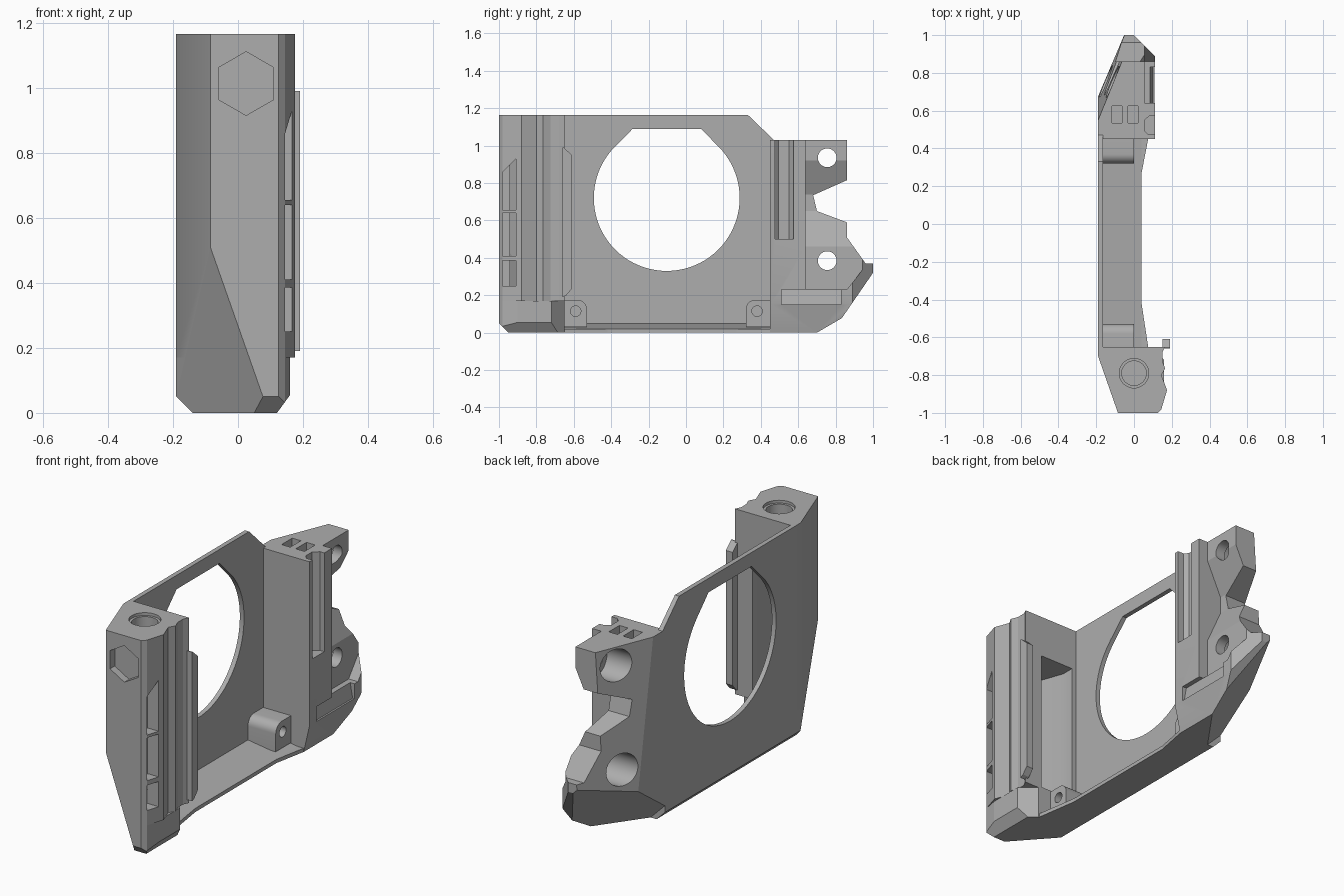
import bpy, bmesh, math
from mathutils import Vector

if "Cube" in bpy.data.objects:
    bpy.data.objects.remove(bpy.data.objects["Cube"], do_unlink=True)

grey = bpy.data.materials.new("plain_grey")
grey.use_nodes = True
COLOR = (0.42, 0.42, 0.42, 1)
grey.diffuse_color = COLOR
grey.node_tree.nodes["Principled BSDF"].inputs["Base Color"].default_value = COLOR


def prism(name, axis, pts, a, b):
    """Extrude a 2D outline from a to b along an axis (x: y,z  y: x,z  z: x,y)."""
    place = {"x": lambda p, t: (t, p[0], p[1]),
             "y": lambda p, t: (p[0], t, p[1]),
             "z": lambda p, t: (p[0], p[1], t)}[axis]
    bm = bmesh.new()
    face = bm.faces.new([bm.verts.new(place(p, a)) for p in pts])
    ext = bmesh.ops.extrude_face_region(bm, geom=[face])
    shift = Vector(place((0, 0), b - a))
    bmesh.ops.translate(bm, vec=shift, verts=[v for v in ext["geom"] if isinstance(v, bmesh.types.BMVert)])
    bmesh.ops.recalc_face_normals(bm, faces=bm.faces)
    mesh = bpy.data.meshes.new(name)
    bm.to_mesh(mesh)
    bm.free()
    mesh.materials.append(grey)
    obj = bpy.data.objects.new(name, mesh)
    bpy.context.collection.objects.link(obj)
    return obj


def rect(u0, u1, v0, v1):
    return [(u0, v0), (u1, v0), (u1, v1), (u0, v1)]


def ring(u, v, r, n=40, start=0.0):
    return [(u + r * math.cos(start + 2 * math.pi * i / n),
             v + r * math.sin(start + 2 * math.pi * i / n)) for i in range(n)]


def slice_off(obj, co, no):
    """Remove everything on the side the normal points to, and cap it."""
    bm = bmesh.new()
    bm.from_mesh(obj.data)
    bmesh.ops.bisect_plane(bm, geom=bm.verts[:] + bm.edges[:] + bm.faces[:],
                           plane_co=co, plane_no=no, clear_outer=True)
    bmesh.ops.holes_fill(bm, edges=[e for e in bm.edges if e.is_boundary], sides=0)
    bmesh.ops.recalc_face_normals(bm, faces=bm.faces)
    bm.to_mesh(obj.data)
    bm.free()


def plane3(a, b, c, keep):
    """Plane through three points with its normal facing away from keep."""
    a, b, c = Vector(a), Vector(b), Vector(c)
    n = (b - a).cross(c - a).normalized()
    return a, (-n if n.dot(Vector(keep) - a) > 0 else n)


def cut(obj, *cutters):
    for c in cutters:
        mod = obj.modifiers.new("cut", "BOOLEAN")
        mod.operation = "DIFFERENCE"
        mod.solver = "EXACT"
        mod.object = c
        bpy.context.view_layer.objects.active = obj
        bpy.ops.object.modifier_apply(modifier=mod.name)
        bpy.data.objects.remove(c, do_unlink=True)


# Thin side wall with the large flat-topped round opening
wall = prism("side_wall", "x", [(-0.65, 0.05), (-0.65, 1.165), (0.33, 1.165),
                                (0.47, 1.03), (0.45, 1.03), (0.45, 0.05)], -0.19, -0.165)
HY, HZ, HR = -0.103, 0.72, 0.39
arc = [(HY + HR * math.cos(t), HZ + HR * math.sin(t))
       for t in [math.radians(135 + 270 * i / 60) for i in range(61)]]
opening = arc + [(0.08, 1.09), (-0.285, 1.09)]
cut(wall, prism("opening_cutter", "x", opening, -0.3, 0))

# Sloping floor with flared ends
prism("floor", "y", [(-0.19, 0.05), (-0.14, 0), (0.04, 0), (0.04, 0.02), (-0.165, 0.05)], -0.65, 0.45)
for name, y0, y1 in (("front_floor_flare", -0.42, -0.65), ("back_floor_flare", 0.27, 0.45)):
    prism(name, "z", [(0.035, y0), (0.04, y0), (0.075, y1), (0.035, y1)], 0, 0.02)

# Screw lugs in the lower corners
for name, y, side in (("front_lug", -0.59, 1), ("back_lug", 0.38, -1)):
    outer = y - side * 0.065 if side > 0 else 0.45
    tip = y + side * 0.06
    curve = [(tip - side * 0.05 * (1 - math.cos(t)), 0.125 + 0.05 * math.sin(t))
             for t in [math.pi / 2 * i / 8 for i in range(9)]]
    lug = prism(name, "x", [(outer, 0.03), (tip, 0.03)] + curve + [(outer, 0.175)], -0.17, 0)
    cut(lug, prism("lug_hole", "x", ring(y, 0.115, 0.028, 24), -0.1, 0.1))

# Front column: grooved upper body on a chamfered foot
column = prism("front_column", "z", [
    (-0.19, -0.65), (-0.19, -0.7), (-0.085, -1), (0.125, -1), (0.145, -0.98), (0.175, -0.88),
    (0.145, -0.8), (0.165, -0.765), (0.15, -0.725), (0.15, -0.68), (0.165, -0.65)], 0.17, 1.165)
foot = prism("front_foot", "z", [
    (-0.19, -0.65), (-0.19, -0.7), (-0.085, -1), (0.125, -1), (0.145, -0.98),
    (0.16, -0.9), (0.16, -0.72), (0.08, -0.65)], 0, 0.17)
cavity = prism("cavity_cutter", "z", [
    (-0.14, -0.6), (-0.14, -0.72), (-0.06, -0.94), (0.1, -0.94),
    (0.1, -0.86), (0.06, -0.74), (0.06, -0.6)], 0.18, 0.94)
nose_co, nose_no = plane3((-0.085, -1, 0.51), (0.075, -1, 0.055), (-0.19, -0.7, 0.05), (0, -0.7, 1))
for part in (column, foot):
    slice_off(part, nose_co, nose_no)
slice_off(cavity, nose_co - nose_no * 0.035, nose_no)
slice_off(foot, (-0.19, 0, 0.05), (-1, 0, -1))
slice_off(foot, (0, -1, 0.05), (0, -1, -1))
slice_off(foot, (0.12, 0, 0), (0.055, 0, -0.04))
cut(column, cavity,
    prism("top_bore", "z", ring(0, -0.79, 0.065), 1.04, 1.3),
    prism("top_rim", "z", ring(0, -0.79, 0.078), 1.15, 1.3),
    prism("hex_recess", "y", ring(0.025, 1.013, 0.098, 6, math.pi / 2), -1.1, -0.96),
    prism("low_window", "x", rect(-0.98, -0.91, 0.25, 0.385), 0.09, 0.3),
    prism("mid_window", "x", rect(-0.98, -0.91, 0.41, 0.64), 0.09, 0.3),
    prism("high_window", "x", [(-0.98, 0.655), (-0.91, 0.655), (-0.91, 0.93), (-0.98, 0.86)], 0.09, 0.3))

# Raised lip along the column's inner edge
prism("column_lip", "x", [(-0.66, 0.19), (-0.64, 0.2), (-0.61, 0.235), (-0.61, 0.95),
                          (-0.655, 0.99), (-0.66, 0.99)], 0.15, 0.19)

# Back column with its bracket arms and wing
back = prism("back_column", "x", [
    (0.45, 0), (0.45, 1.03), (0.86, 1.03), (0.86, 0.815), (0.68, 0.735), (0.7, 0.65),
    (0.86, 0.59), (0.86, 0.51), (0.96, 0.37), (1, 0.37), (1, 0.32), (0.78, 0)], -0.19, 0.11)
inside = (0, 0.6, 0.5)
slice_off(back, *plane3((-0.19, 0.55, 1.03), (-0.06, 0.87, 1.03), (-0.19, 0.7, 0.1), inside))
slice_off(back, *plane3((-0.19, 0.4, 0.05), (-0.05, 1, 0.34), (-0.14, 0.4, 0), inside))
slice_off(back, (-0.19, 0, 0.05), (-1, 0, -1))
slice_off(back, (0.11, 0.89, 0), (1, 1, 0))
slice_off(back, (0.075, 0, 0), (1, 0, -0.23))
cut(back,
    prism("wing_step", "x", [(0.64, 0.23), (0.86, 0.23), (0.97, 0.37), (1.05, 0.4),
                             (1.05, 1.1), (0.64, 1.1)], 0.055, 0.3),
    prism("arm_recess", "y", [(0.055, 0.92), (-0.03, 0.74), (-0.03, 0.65), (0.055, 0.46),
                              (0.2, 0.46), (0.2, 0.92)], 0.64, 0.95),
    prism("post_groove", "z", [(0.055, 0.495), (0.055, 0.55), (0.085, 0.575),
                               (0.2, 0.575), (0.2, 0.475), (0.075, 0.475)], 0.5, 1.2),
    prism("ledge_groove", "y", [(0.085, 0.23), (0.2, 0.23), (0.2, 0.15), (0.1, 0.15)], 0.51, 0.83))
for z in (0.935, 0.385):
    cut(back, prism("bolt_hole", "x", ring(0.755, z, 0.05), -0.4, 0.4),
        prism("counterbore", "x", ring(0.755, z, 0.085), -0.4, 0))
for x in (-0.09, -0.005):
    cut(back, prism("top_slot", "z", rect(x - 0.026, x + 0.026, 0.535, 0.625), 0.97, 1.2))

# Smooth the bores while keeping edges crisp
bpy.ops.object.select_all(action="DESELECT")
for obj in (wall, column, back, bpy.data.objects["front_lug"], bpy.data.objects["back_lug"]):
    obj.select_set(True)
    bpy.context.view_layer.objects.active = obj
bpy.ops.object.shade_smooth_by_angle(angle=math.radians(20))
